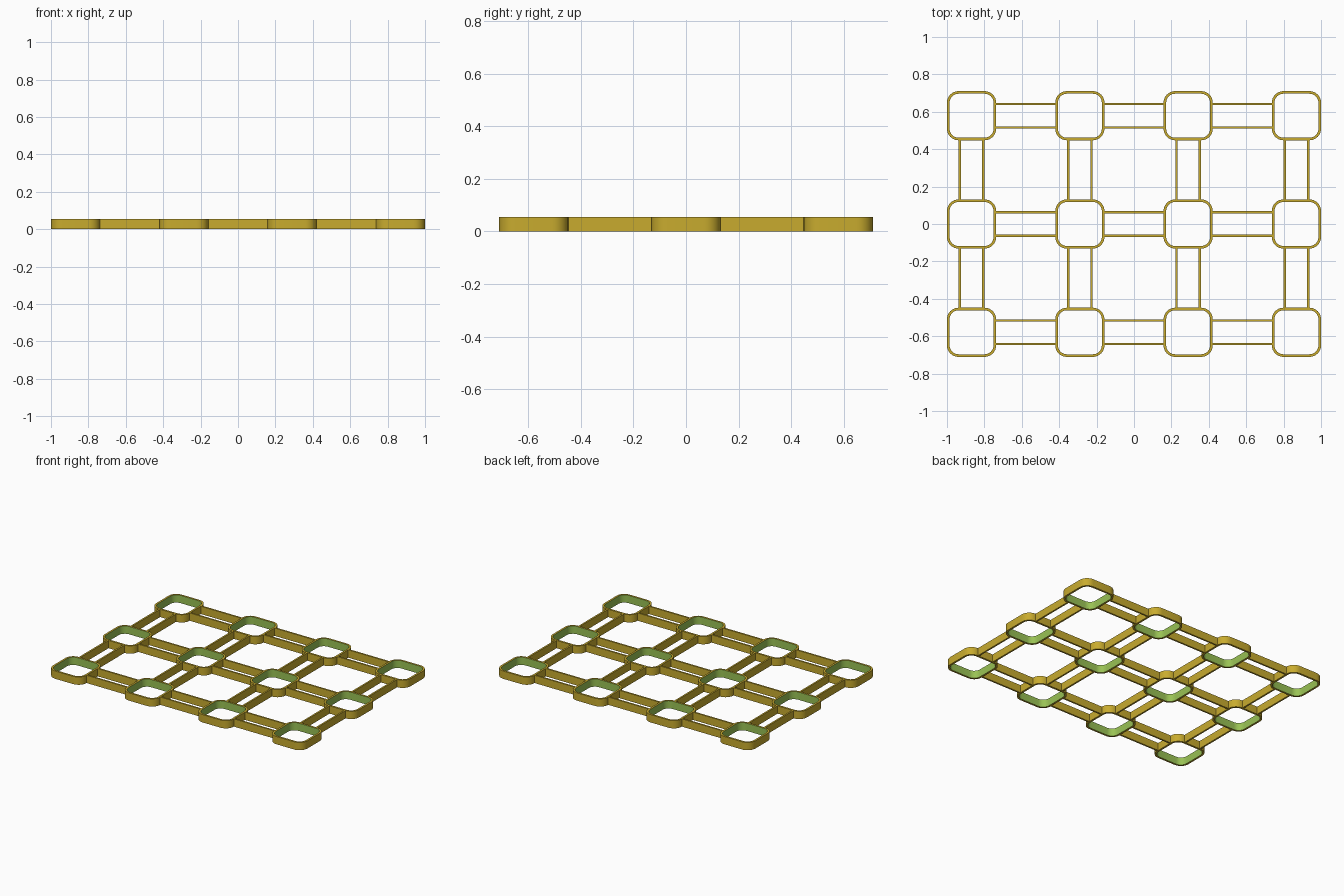
import bpy, bmesh, math

if "Cube" in bpy.data.objects:
    bpy.data.objects.remove(bpy.data.objects["Cube"])

HEIGHT = 0.055
STEP = 0.579      # distance between ring centres
HALF = 0.1315     # half width of a ring
WALL = 0.014
RADIUS = 0.062    # outer corner radius
RAIL_OFF = 0.0625 # rail distance from the ring centre line
RAIL_W = 0.012


def material(name, rgb):
    m = bpy.data.materials.new(name)
    m.diffuse_color = (*rgb, 1)
    m.use_nodes = True
    m.node_tree.nodes["Principled BSDF"].inputs["Base Color"].default_value = m.diffuse_color
    return m


gold = material("gold", (0.58, 0.41, 0.028))
green = material("leaf_green", (0.32, 0.54, 0.09))


def finish(bm, name, mats):
    mesh = bpy.data.meshes.new(name)
    bm.to_mesh(mesh)
    bm.free()
    for m in mats:
        mesh.materials.append(m)
    obj = bpy.data.objects.new(name, mesh)
    bpy.context.collection.objects.link(obj)
    return obj


def rounded_square(half, radius, segs=8):
    pts = []
    c = half - radius
    for q, (sx, sy) in enumerate([(1, 1), (-1, 1), (-1, -1), (1, -1)]):
        for i in range(segs + 1):
            a = math.pi / 2 * (q + i / segs)
            pts.append((sx * c + radius * math.cos(a), sy * c + radius * math.sin(a)))
    return pts


def ring(name, cx, cy):
    """Rounded square tube with a green inner wall."""
    bm = bmesh.new()
    outer = rounded_square(HALF, RADIUS)
    inner = rounded_square(HALF - WALL, RADIUS - WALL)
    loops = [[bm.verts.new((cx + x, cy + y, z)) for x, y in pts]
             for pts, z in ((outer, 0), (outer, HEIGHT), (inner, HEIGHT), (inner, 0))]
    n = len(outer)
    for k in range(4):
        a, b = loops[k], loops[(k + 1) % 4]
        for i in range(n):
            j = (i + 1) % n
            f = bm.faces.new((a[i], a[j], b[j], b[i]))
            f.material_index = 1 if k == 2 else 0
    obj = finish(bm, name, (gold, green))
    bpy.context.view_layer.objects.active = obj
    obj.select_set(True)
    bpy.ops.object.shade_smooth_by_angle(angle=math.radians(30))
    obj.select_set(False)


def rail(name, cx, cy, sx, sy):
    """Upright flat bar between two rings."""
    bm = bmesh.new()
    bmesh.ops.create_cube(bm, size=1)
    for v in bm.verts:
        v.co = (cx + v.co.x * sx, cy + v.co.y * sy, (v.co.z + 0.5) * HEIGHT)
    finish(bm, name, (gold,))


xs = [(i - 1.5) * STEP for i in range(4)]
ys = [(j - 1) * STEP for j in range(3)]
# bars reach halfway into the ring walls
length = STEP - 2 * HALF + WALL

for i, x in enumerate(xs):
    for j, y in enumerate(ys):
        ring(f"ring_{i}_{j}", x, y)
        for s in (-1, 1):
            if i < 3:
                rail(f"cross_rail_{i}_{j}_{s}", x + STEP / 2, y + s * RAIL_OFF, length, RAIL_W)
            if j < 2:
                rail(f"long_rail_{i}_{j}_{s}", x + s * RAIL_OFF, y + STEP / 2, RAIL_W, length)
